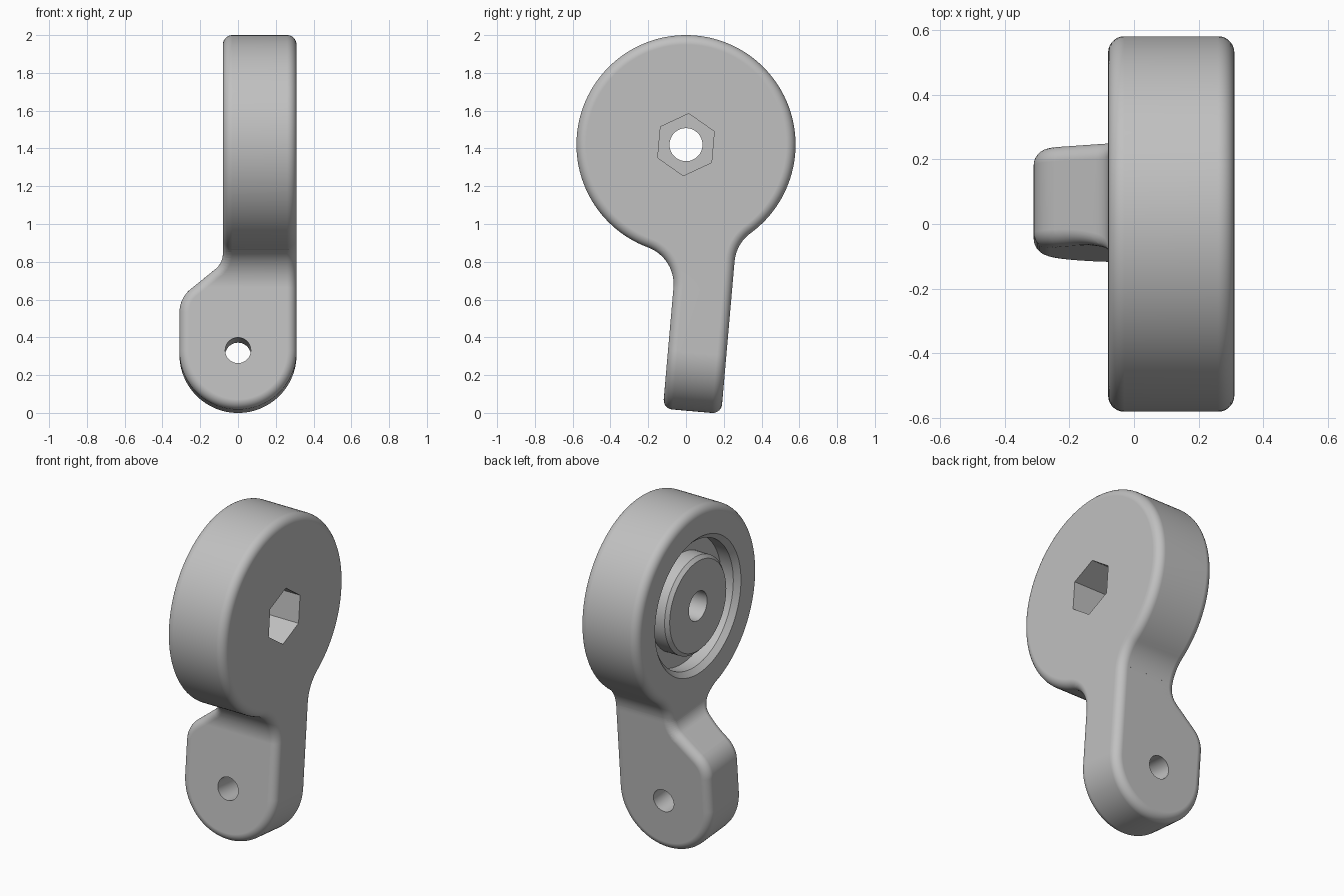
import bpy, bmesh
from math import sin, cos, tan, pi, sqrt, atan2, radians
from mathutils import Vector, Matrix

if "Cube" in bpy.data.objects:
    bpy.data.objects.remove(bpy.data.objects["Cube"])

# Main dimensions, measured from the wheel centre
R = 0.58                 # wheel radius
W = 0.31                 # arm width, also half the tab width
F = 0.208                # blend radius between wheel and arm
EDGE = 0.05              # edge rounding
X_LEFT, X_RIGHT = -0.08, 0.31
SEAM = -0.57             # height where housing and tab meet
HOLE_Z = -1.093          # pivot hole height
FRONT_Z = -sqrt((R + F) ** 2 - F ** 2)
BACK_Z = -sqrt((R + F) ** 2 - (W + F) ** 2)

grey = bpy.data.materials.new("plain grey")
grey.use_nodes = True
colour = (0.53, 0.53, 0.53, 1)
grey.diffuse_color = colour
grey.node_tree.nodes["Principled BSDF"].inputs["Base Color"].default_value = colour


def arc(centre, r, a0, a1, n):
    c = Vector(centre)
    return [c + r * Vector((cos(a), sin(a)))
            for a in (a0 + (a1 - a0) * i / n for i in range(n + 1))]


def round_corner(a, b, c, r, n=8):
    u, w = (a - b).normalized(), (c - b).normalized()
    half = u.angle(w) / 2
    centre = b + (u + w).normalized() * r / sin(half)
    s, e = b + u * r / tan(half) - centre, b + w * r / tan(half) - centre
    a0 = atan2(s.y, s.x)
    turn = (atan2(e.y, e.x) - a0 + pi) % (2 * pi) - pi
    return arc(centre, r, a0, a0 + turn, n)


def clean(loop):
    return [p for i, p in enumerate(loop) if (p - loop[i - 1]).length > 1e-5]


def inset(loop, d):
    out = []
    for i, p in enumerate(loop):
        t1 = (p - loop[i - 1]).normalized()
        t2 = (loop[(i + 1) % len(loop)] - p).normalized()
        n1, n2 = Vector((-t1.y, t1.x)), Vector((-t2.y, t2.x))
        out.append(p + (n1 + n2) * d / (1 + n1.dot(n2)))
    return out


def skin(bm, rings, closed=False):
    n = len(rings[0])
    pairs = list(zip(rings, rings[1:]))
    if closed:
        pairs.append((rings[-1], rings[0]))
    else:
        bm.faces.new(rings[0])
        bm.faces.new(rings[-1])
    for a, b in pairs:
        for i in range(n):
            j = (i + 1) % n
            bm.faces.new((a[i], a[j], b[j], b[i]))
    bmesh.ops.recalc_face_normals(bm, faces=bm.faces[:])


def rounded_prism(loop, depth, place, steps=7):
    """Extrude an outline with rounded rims."""
    bm = bmesh.new()
    angles = [pi / 2 * k / steps for k in range(steps + 1)]
    rows = [(EDGE * (1 - sin(a)), EDGE * (1 - cos(a))) for a in angles]
    rows += [(i, depth - d) for i, d in reversed(rows)]
    skin(bm, [[bm.verts.new(place(p.x, p.y, d)) for p in inset(loop, i)]
              for i, d in rows])
    return bm


def slice_at(bm, z, clear=0):
    """Cut at a height; clear=1 drops the top, clear=-1 drops the bottom."""
    res = bmesh.ops.bisect_plane(
        bm, geom=bm.verts[:] + bm.edges[:] + bm.faces[:], dist=1e-6,
        plane_co=(0, 0, z), plane_no=(0, 0, clear or 1), clear_outer=clear != 0)
    if clear:
        cut = [g for g in res["geom_cut"] if isinstance(g, bmesh.types.BMEdge)]
        bmesh.ops.holes_fill(bm, edges=cut, sides=0)
        bmesh.ops.recalc_face_normals(bm, faces=bm.faces[:])


def make_object(name, bm):
    mesh = bpy.data.meshes.new(name)
    bm.to_mesh(mesh)
    bm.free()
    mesh.materials.append(grey)
    ob = bpy.data.objects.new(name, mesh)
    bpy.context.collection.objects.link(ob)
    return ob


def cylinder(name, r, length, sides, matrix):
    bm = bmesh.new()
    bmesh.ops.create_cone(bm, cap_ends=True, segments=sides, radius1=r,
                          radius2=r, depth=length, matrix=matrix)
    return make_object(name, bm)


def finish(ob, cutters):
    """Cut the openings, smooth the shading and set the lean of the arm."""
    bpy.ops.object.select_all(action="DESELECT")
    bpy.context.view_layer.objects.active = ob
    ob.select_set(True)
    for c in cutters:
        c.hide_render = True
        mod = ob.modifiers.new(c.name, "BOOLEAN")
        mod.operation, mod.solver, mod.object = "DIFFERENCE", "EXACT", c
        bpy.ops.object.modifier_apply(modifier=mod.name)
        bpy.data.objects.remove(c)
    bpy.ops.object.shade_smooth_by_angle(angle=radians(30))
    ob.modifiers.new("flat_caps", "WEIGHTED_NORMAL").keep_sharp = True
    ob.location.z = 1.42
    ob.rotation_euler.x = radians(-5)


# Wheel housing: disc outline blending into the arm
front_a = atan2(-FRONT_Z, F)
back_a = atan2(BACK_Z, W + F)
outline = arc((0, 0), R, back_a, pi + front_a, 110)
outline += arc((-F, FRONT_Z), F, front_a, 0, 16)
outline += [Vector((0, -0.9)), Vector((W, -0.9))]
outline += arc((W + F, BACK_Z), F, pi, pi + back_a, 12)
bm = rounded_prism(clean(outline), X_RIGHT - X_LEFT,
                   lambda u, v, d: (X_LEFT + d, u, v))
slice_at(bm, SEAM, clear=-1)
housing = make_object("wheel_housing", bm)

# Ring groove around the central boss, with chamfered rims
groove = [(0.27, -0.12), (0.27, X_LEFT), (0.29, -0.06), (0.29, 0.03),
          (0.38, 0.03), (0.38, -0.05), (0.41, X_LEFT), (0.41, -0.12)]
bm = bmesh.new()
sides = 80
skin(bm, [[bm.verts.new((x, r * cos(2 * pi * i / sides), r * sin(2 * pi * i / sides)))
           for i in range(sides)] for r, x in groove], closed=True)
groove_cutter = make_object("groove_cutter", bm)

# Nut pocket and axle hole
along_x = Matrix.Rotation(pi / 2, 4, "Y")
pocket = bmesh.new()
skin(pocket, [[pocket.verts.new((x, 0.165 * sin(k * pi / 3), 0.165 * cos(k * pi / 3)))
               for k in range(6)] for x in (0.07, 0.5)])
finish(housing, [groove_cutter, make_object("nut_cutter", pocket),
                 cylinder("axle_cutter", 0.0875, 2, 40, along_x)])

# Mounting tab: round foot, straight right side, sloped left shoulder
top_left = Vector((X_LEFT, -0.45))
neck, shoulder = Vector((X_LEFT, -0.627)), Vector((-W, -0.81))
foot = Vector((-W, HOLE_Z))
outline = arc((0, HOLE_Z), W, pi, 2 * pi, 48)
outline += [Vector((W, -0.45)), top_left]
outline += round_corner(top_left, neck, shoulder, 0.1)
outline += round_corner(neck, shoulder, foot, 0.16)
bm = rounded_prism(clean(outline), W, lambda u, v, d: (u, d, v))
slice_at(bm, SEAM, clear=1)
for k in range(1, 20):
    slice_at(bm, FRONT_Z + (SEAM - FRONT_Z) * k / 20)
slice_at(bm, FRONT_Z)

# Flare the tab faces so they follow the housing blends
for v in bm.verts:
    is_front = v.co.y < W / 2
    e = v.co.y if is_front else W - v.co.y
    rise = max(0, v.co.z - (FRONT_Z if is_front else BACK_Z))
    flared = sqrt((F + e) ** 2 - rise ** 2) - F
    v.co.y = flared if is_front else W - flared
tab = make_object("mounting_tab", bm)

# Pivot hole
along_y = Matrix.Translation((0, W / 2, HOLE_Z)) @ Matrix.Rotation(pi / 2, 4, "X")
finish(tab, [cylinder("pivot_cutter", 0.068, 1, 36, along_y)])
